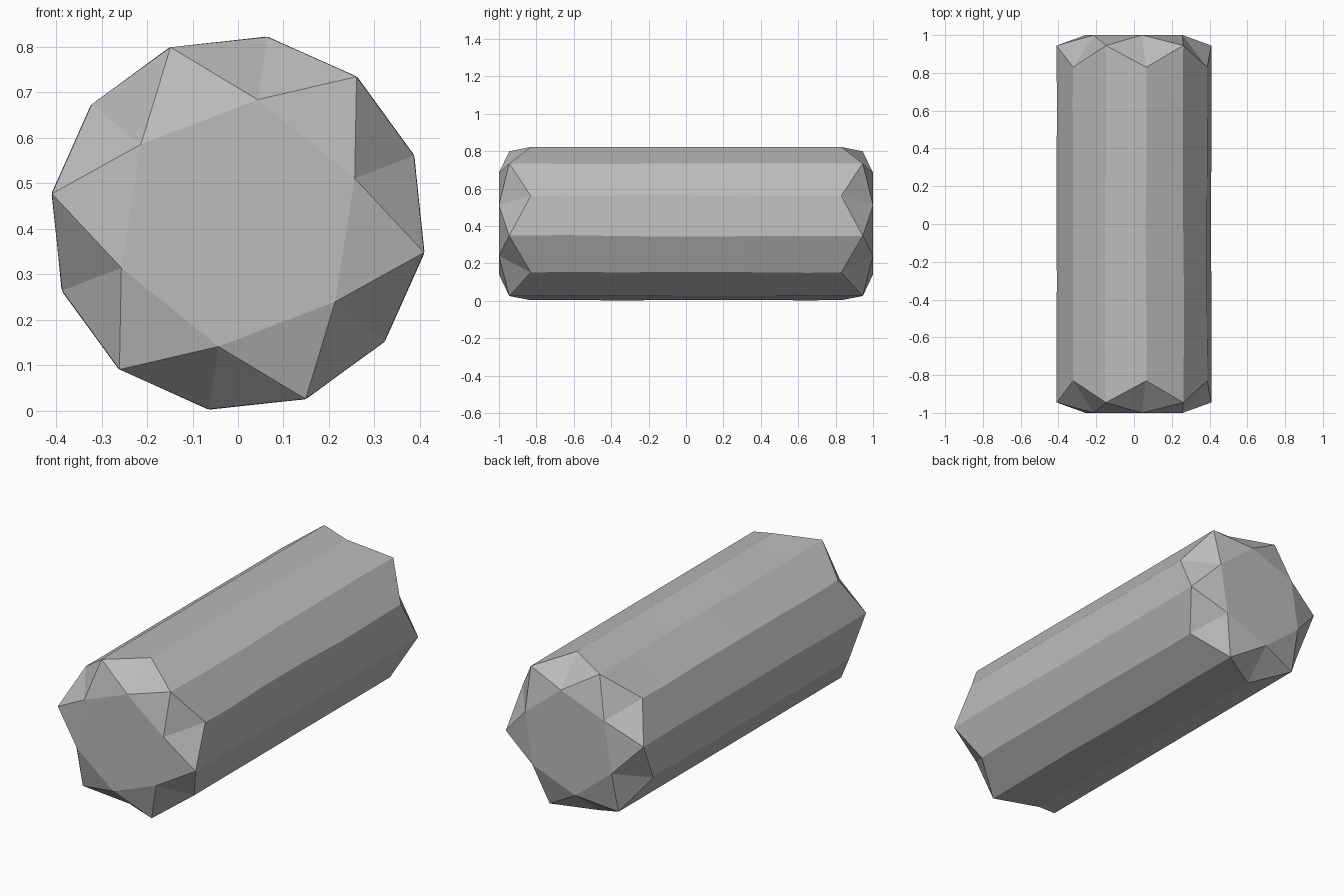
import bpy
import bmesh
import random
from math import cos, sin, radians

cube = bpy.data.objects.get("Cube")
if cube:
    bpy.data.objects.remove(cube, do_unlink=True)

random.seed(4)
SIDES = 12
RADIUS = 0.4145
CAP_RADIUS = 0.275
CENTRE_Z = 0.4125
TURN = 21
LOW, HIGH = 0.83, 0.945    # ends of even and odd ridges

stone = bpy.data.materials.new("grey stone")
stone.use_nodes = True
grey = (0.5, 0.5, 0.5, 1)
stone.diffuse_color = grey
stone.node_tree.nodes["Principled BSDF"].inputs["Base Color"].default_value = grey

bm = bmesh.new()


def point(i, radius, y, wobble=0.0):
    a = radians(TURN + i * 360 / SIDES + random.uniform(-wobble, wobble))
    return bm.verts.new((radius * cos(a), y, CENTRE_Z + radius * sin(a)))


def end_ring(side):
    return [point(i, RADIUS, side * (HIGH if i % 2 else LOW)) for i in range(SIDES)]


# Column: zigzag rings at the ends, slightly uneven rings between
rings = [end_ring(-1)]
for y in (-0.65, -0.33, 0, 0.33, 0.65):
    rings.append([point(i, RADIUS, y, 0.7) for i in range(SIDES)])
rings.append(end_ring(1))
for a, b in zip(rings, rings[1:]):
    for i in range(SIDES):
        j = (i + 1) % SIDES
        bm.faces.new((a[i], a[j], b[j], b[i]))

# Faceted ends: a flat hexagon surrounded by cut triangles
for side, ring in ((-1, rings[0]), (1, rings[-1])):
    cap = [point(i, CAP_RADIUS, side) for i in range(0, SIDES, 2)]
    bm.faces.new(cap)
    for k in range(len(cap)):
        n = (k + 1) % len(cap)
        before, low, high = ring[2 * k - 1], ring[2 * k], ring[2 * k + 1]
        bm.faces.new((cap[k], cap[n], high))
        bm.faces.new((cap[k], high, low))
        bm.faces.new((cap[k], low, before))

bmesh.ops.recalc_face_normals(bm, faces=bm.faces)
mesh = bpy.data.meshes.new("faceted_column")
bm.to_mesh(mesh)
bm.free()
mesh.materials.append(stone)
column = bpy.data.objects.new("faceted_column", mesh)
bpy.context.collection.objects.link(column)
